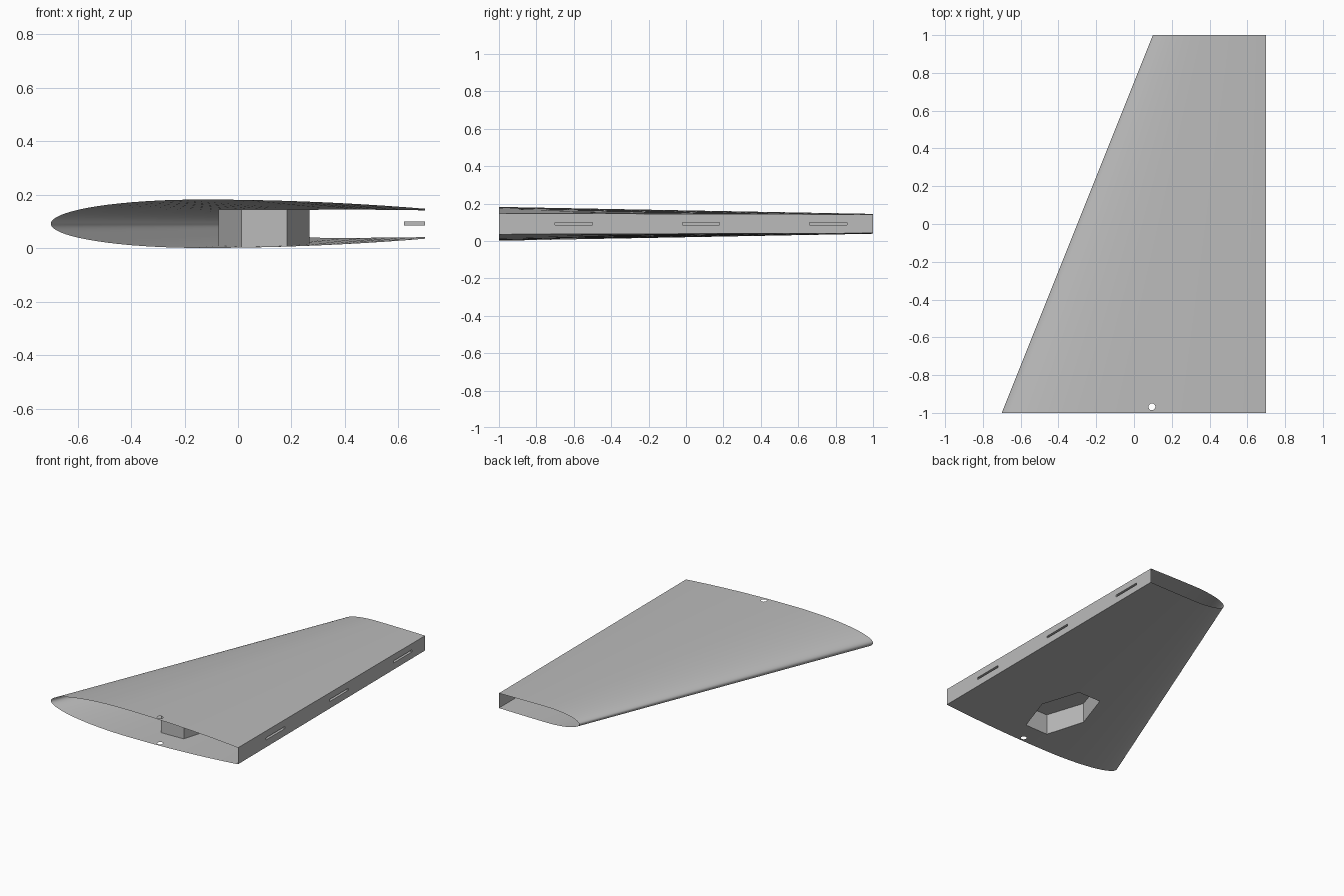
import bpy
import bmesh
from math import cos, pi, radians, sqrt
from mathutils import Matrix

default = bpy.data.objects.get("Cube")
if default:
    bpy.data.objects.remove(default, do_unlink=True)

MID_Z = 0.0915
STEPS = 28


def section(bm, y, lead, trail, half, half_end):
    """Blunt-tailed aerofoil loop: elliptical nose, gently tapering rear."""
    upper = []
    for i in range(STEPS + 1):
        u = 1 - cos(pi / 2 * i / STEPS)
        if u < 0.4:
            h = half * sqrt(1 - (1 - u / 0.4) ** 2)
        else:
            h = half - (half - half_end) * ((u - 0.4) / 0.6) ** 2
        upper.append((lead + (trail - lead) * u, h))
    loop = upper[::-1] + [(x, -h) for x, h in upper[1:]]
    return [bm.verts.new((x, y, MID_Z + h)) for x, h in loop]


def to_object(bm, name):
    bmesh.ops.recalc_face_normals(bm, faces=bm.faces)
    mesh = bpy.data.meshes.new(name)
    bm.to_mesh(mesh)
    bm.free()
    obj = bpy.data.objects.new(name, mesh)
    bpy.context.collection.objects.link(obj)
    return obj


def prism(bm, sides, centre, size, turn=0):
    """Upright prism of unit radius and height, scaled to size."""
    matrix = (Matrix.Translation(centre) @ Matrix.Diagonal((*size, 1))
              @ Matrix.Rotation(turn, 4, "Z"))
    bmesh.ops.create_cone(bm, cap_ends=True, segments=sides, radius1=1,
                          radius2=1, depth=1, matrix=matrix)


# Solid tapered wing
bm = bmesh.new()
root = section(bm, -1, -0.7, 0.7, 0.0905, 0.056)
tip = section(bm, 1, 0.1, 0.7, 0.053, 0.05)
for i in range(len(root)):
    j = (i + 1) % len(root)
    bm.faces.new((root[i], root[j], tip[j], tip[i]))
bm.faces.new(root)
bm.faces.new(tip)
wing = to_object(bm, "wing_shell")

# Cutters: hexagonal underside pocket, root pin hole, three hinge slots
HOLE = (0.095, -0.968)
bm = bmesh.new()
prism(bm, 6, (0.098, -0.58, 0.0225), (0.17, 0.3, 0.245), pi / 2)
prism(bm, 24, (*HOLE, 0.1), (0.018, 0.018, 0.6))
for y in (-0.6, 0.08, 0.76):
    bmesh.ops.create_cube(bm, size=1, matrix=Matrix.Translation((0.72, y, 0.0925))
                          @ Matrix.Diagonal((0.2, 0.2, 0.014, 1)))
cutter = to_object(bm, "cutter")
cutter.hide_render = True

cut = wing.modifiers.new("openings", "BOOLEAN")
cut.operation = "DIFFERENCE"
cut.solver = "EXACT"
cut.object = cutter
bpy.context.view_layer.objects.active = wing
wing.select_set(True)
bpy.ops.object.modifier_apply(modifier=cut.name)
bpy.data.objects.remove(cutter, do_unlink=True)

# Open both ends and drop the pin hole's inner wall, leaving a thin skin
bm = bmesh.new()
bm.from_mesh(wing.data)
unwanted = []
for face in bm.faces:
    c = face.calc_center_median()
    end_cap = abs(c.y) > 0.999
    hole_wall = (abs(face.normal.z) < 0.1
                 and abs(c.x - HOLE[0]) < 0.03 and abs(c.y - HOLE[1]) < 0.025)
    if end_cap or hole_wall:
        unwanted.append(face)
bmesh.ops.delete(bm, geom=unwanted, context="FACES")
bm.to_mesh(wing.data)
bm.free()

# Plain grey finish
grey = bpy.data.materials.new("plain_grey")
grey.use_nodes = True
colour = (0.5, 0.5, 0.5, 1)
grey.diffuse_color = colour
grey.node_tree.nodes["Principled BSDF"].inputs["Base Color"].default_value = colour
wing.data.materials.clear()
wing.data.materials.append(grey)
bpy.ops.object.shade_smooth_by_angle(angle=radians(30))
